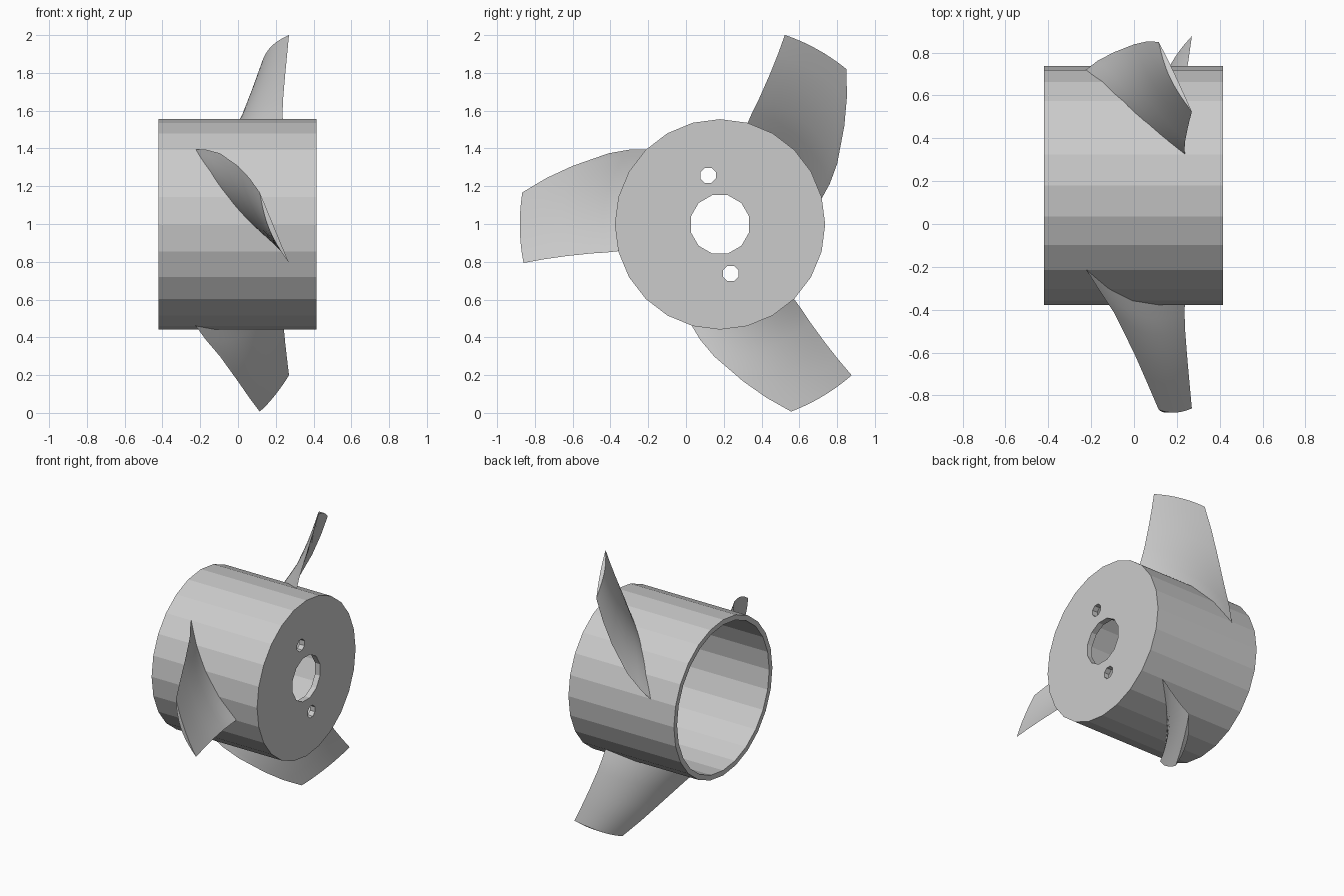
import bpy, bmesh
from math import sin, cos, radians, pi, hypot
from mathutils import Matrix

if "Cube" in bpy.data.objects:
    bpy.data.objects.remove(bpy.data.objects["Cube"])

CY, CZ = 0.18, 0.998          # hub axis runs along x through this point
R_HUB, WALL = 0.557, 0.036
X_BACK, X_FRONT = -0.42, 0.415


def polar(x, r, a):
    """Point at radius r and angle a, measured from -y towards +z."""
    return (x, CY - r * cos(a), CZ + r * sin(a))


def make_object(name, bm):
    bmesh.ops.recalc_face_normals(bm, faces=bm.faces)
    me = bpy.data.meshes.new(name)
    bm.to_mesh(me)
    bm.free()
    ob = bpy.data.objects.new(name, me)
    bpy.context.collection.objects.link(ob)
    return ob


def make_cup(sides):
    """Cup open at the back: outer wall, front plate, inner wall."""
    bm = bmesh.new()
    profile = [(X_FRONT, R_HUB), (X_BACK, R_HUB),
               (X_BACK, R_HUB - WALL), (X_FRONT - 0.04, R_HUB - WALL)]
    rings = [[bm.verts.new(polar(x, r, 2 * pi * i / sides)) for i in range(sides)]
             for x, r in profile]
    for a, b in zip(rings, rings[1:]):
        for i in range(sides):
            j = (i + 1) % sides
            bm.faces.new((a[i], a[j], b[j], b[i]))
    bm.faces.new(rings[0])
    bm.faces.new(rings[-1])
    return make_object("hub", bm)


def drill(target, y, z, r, sides):
    """Cut a hole through the front plate."""
    bm = bmesh.new()
    m = (Matrix.Translation((X_FRONT, y, z)) @ Matrix.Rotation(pi / 2, 4, 'Y')
         @ Matrix.Rotation(pi / sides, 4, 'Z'))
    bmesh.ops.create_cone(bm, cap_ends=True, segments=sides, radius1=r,
                          radius2=r, depth=0.3, matrix=m)
    cutter = make_object("hole_cutter", bm)
    cutter.hide_render = True
    mod = target.modifiers.new("hole", 'BOOLEAN')
    mod.operation, mod.solver, mod.object = 'DIFFERENCE', 'EXACT', cutter
    bpy.context.view_layer.objects.active = target
    bpy.ops.object.modifier_apply(modifier=mod.name)
    bpy.data.objects.remove(cutter)


# Hub with shaft bore and two bolt holes
hub = make_cup(24)
drill(hub, CY, CZ, 0.16, 12)
drill(hub, 0.117, 1.257, 0.044, 8)
drill(hub, 0.237, 0.738, 0.044, 8)

# Blade stations: radius, leading angle, leading x, trailing angle, trailing x
STATIONS = [
    (0.54, 47.5, -0.240, -15.0, 0.238),
    (0.62, 39.7, -0.170, -13.9, 0.236),
    (0.70, 32.5, -0.095, -12.7, 0.239),
    (0.84, 21.6, 0.000, -11.6, 0.250),
    (0.95, 15.0, 0.060, -11.2, 0.260),
    (1.06, 9.2, 0.115, -11.1, 0.270),
]
CHORD = 14


def make_blade(name, turn):
    """Twisted blade, lofted through thin aerofoil sections."""
    bm = bmesh.new()
    rings = []
    for k, (r, la, lx, ta, tx) in enumerate(STATIONS):
        t = k / (len(STATIONS) - 1)
        la, ta = radians(la), radians(ta)
        dx, ds = tx - lx, r * (ta - la)
        length = hypot(dx, ds)
        nx, ns = ds / length, -dx / length
        back, face = 0.048 - 0.02 * t, 0.014 - 0.014 * t
        loop = [(i / CHORD, back) for i in range(CHORD + 1)]
        loop += [(i / CHORD, face) for i in range(CHORD - 1, 0, -1)]
        ring = []
        for u, h in loop:
            off = h * sin(pi * u)
            ring.append(bm.verts.new(polar(
                lx + dx * u + nx * off, r,
                la + (ta - la) * u + ns * off / r + turn)))
        rings.append(ring)
    n = len(rings[0])
    for a, b in zip(rings, rings[1:]):
        for i in range(n):
            j = (i + 1) % n
            bm.faces.new((a[i], a[j], b[j], b[i]))
    # close root and tip with strips across the thickness
    for ring in (rings[0], rings[-1]):
        for i in range(CHORD):
            quad = [ring[i], ring[i + 1], ring[(n - i - 1) % n], ring[(n - i) % n]]
            bm.faces.new(list(dict.fromkeys(quad)))
    ob = make_object(name, bm)
    bpy.ops.object.select_all(action='DESELECT')
    ob.select_set(True)
    bpy.context.view_layer.objects.active = ob
    bpy.ops.object.shade_smooth_by_angle(angle=radians(30))


# Three equally spaced blades
for i in range(3):
    make_blade(f"blade_{i + 1}", i * 2 * pi / 3)
